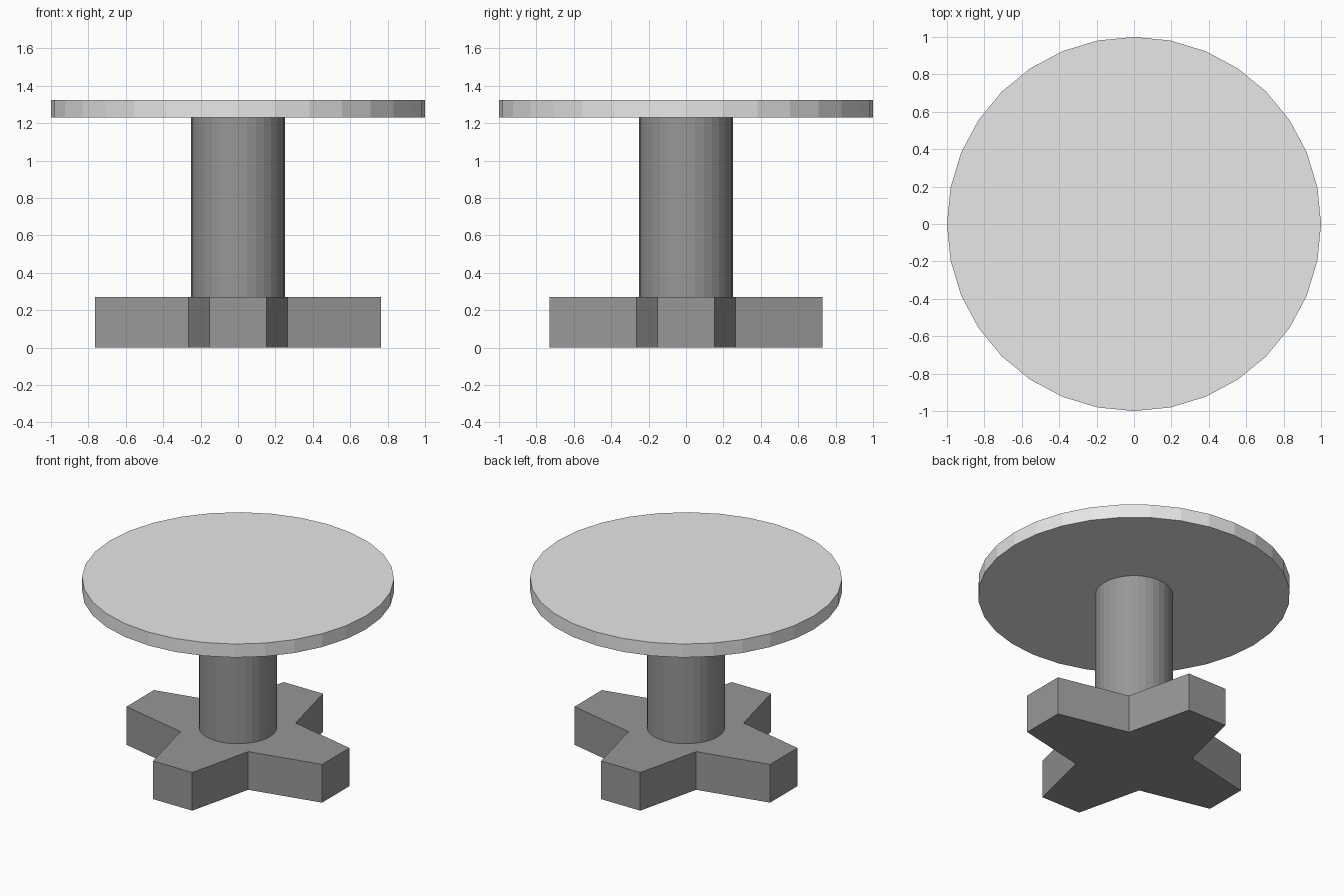
import bpy, bmesh
from math import cos, sin, pi

cube = bpy.data.objects.get("Cube")
if cube:
    bpy.data.objects.remove(cube, do_unlink=True)


def make_material(name, grey):
    mat = bpy.data.materials.new(name)
    mat.use_nodes = True
    colour = (grey, grey, grey, 1)
    mat.diffuse_color = colour
    mat.node_tree.nodes["Principled BSDF"].inputs["Base Color"].default_value = colour
    return mat


def prism(name, outline, bottom, top, mat):
    """Extrude a flat outline straight up from bottom to top."""
    bm = bmesh.new()
    face = bm.faces.new([bm.verts.new((x, y, bottom)) for x, y in outline])
    up = bmesh.ops.extrude_face_region(bm, geom=[face])["geom"]
    verts = [v for v in up if isinstance(v, bmesh.types.BMVert)]
    bmesh.ops.translate(bm, verts=verts, vec=(0, 0, top - bottom))
    bmesh.ops.recalc_face_normals(bm, faces=bm.faces)
    mesh = bpy.data.meshes.new(name)
    bm.to_mesh(mesh)
    bm.free()
    mesh.materials.append(mat)
    obj = bpy.data.objects.new(name, mesh)
    bpy.context.collection.objects.link(obj)
    return obj


def circle(radius, sides=32):
    return [(radius * cos(2 * pi * i / sides), radius * sin(2 * pi * i / sides))
            for i in range(sides)]


light_grey = make_material("light grey", 0.8)
dark_grey = make_material("dark grey", 0.31)

# Four-armed foot: each arm tapers outward from the shared inner corners
reach_x, reach_y, tip, inner = 0.765, 0.73, 0.153, 0.265
cross = []
for dx, dy in ((1, 0), (0, 1), (-1, 0), (0, -1)):
    ex, ey = dx * reach_x, dy * reach_y
    cross += [(ex + dy * tip, ey - dx * tip),
              (ex - dy * tip, ey + dx * tip),
              ((dx - dy) * inner, (dx + dy) * inner)]
prism("foot", cross, 0, 0.27, dark_grey)

# Round column and table top
prism("column", circle(0.25), 0.27, 1.23, dark_grey)
prism("table_top", circle(1.0), 1.23, 1.325, light_grey)
